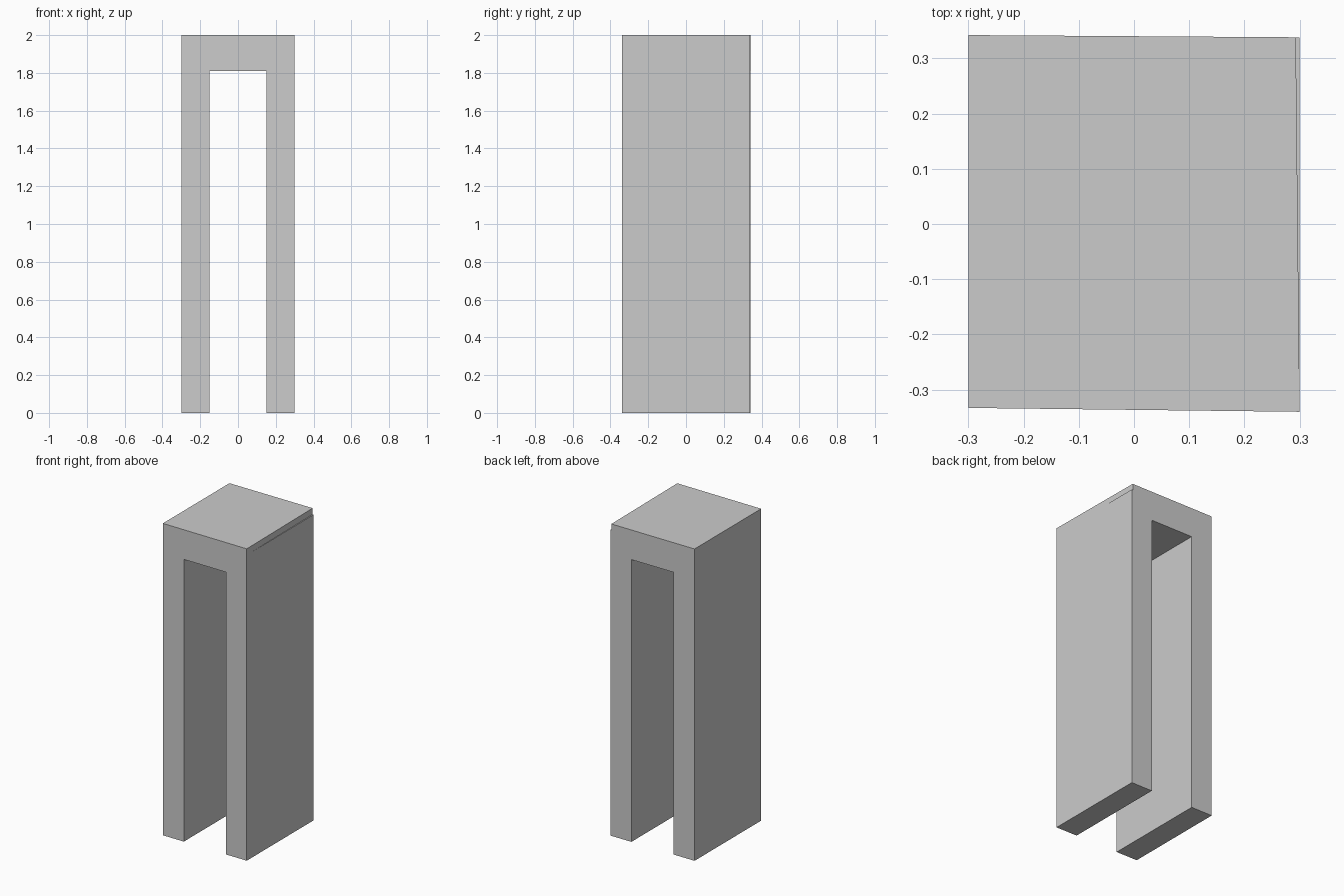
import bpy
import bmesh

if "Cube" in bpy.data.objects:
    bpy.data.objects.remove(bpy.data.objects["Cube"])


def front_y(x):
    return -0.3365 - 0.0117 * x


def back_y(x):
    return 0.34 - 0.0067 * x


def prism(name, x0, x1, z0, z1, back_inset=0.0):
    """Slightly skewed block; back_inset pulls in the rear right corner."""
    xb = x1 - back_inset
    outline = [(x0, front_y(x0)), (x1, front_y(x1)), (xb, back_y(xb)), (x0, back_y(x0))]
    bm = bmesh.new()
    base = bm.faces.new([bm.verts.new((x, y, z0)) for x, y in outline])
    top = bmesh.ops.extrude_face_region(bm, geom=[base])["geom"]
    bmesh.ops.translate(bm, vec=(0, 0, z1 - z0),
                        verts=[v for v in top if isinstance(v, bmesh.types.BMVert)])
    bmesh.ops.recalc_face_normals(bm, faces=bm.faces)
    mesh = bpy.data.meshes.new(name)
    bm.to_mesh(mesh)
    bm.free()
    obj = bpy.data.objects.new(name, mesh)
    bpy.context.collection.objects.link(obj)
    return obj


# Two tall wall slabs, tucked into the lintel
prism("left_wall", -0.30, -0.15, 0.0, 1.96)
prism("right_wall", 0.15, 0.30, 0.0, 1.96)

# Lintel across the top, leaving a thin ledge at the right rear
prism("lintel", -0.30, 0.30, 1.81, 2.0, back_inset=0.007)
